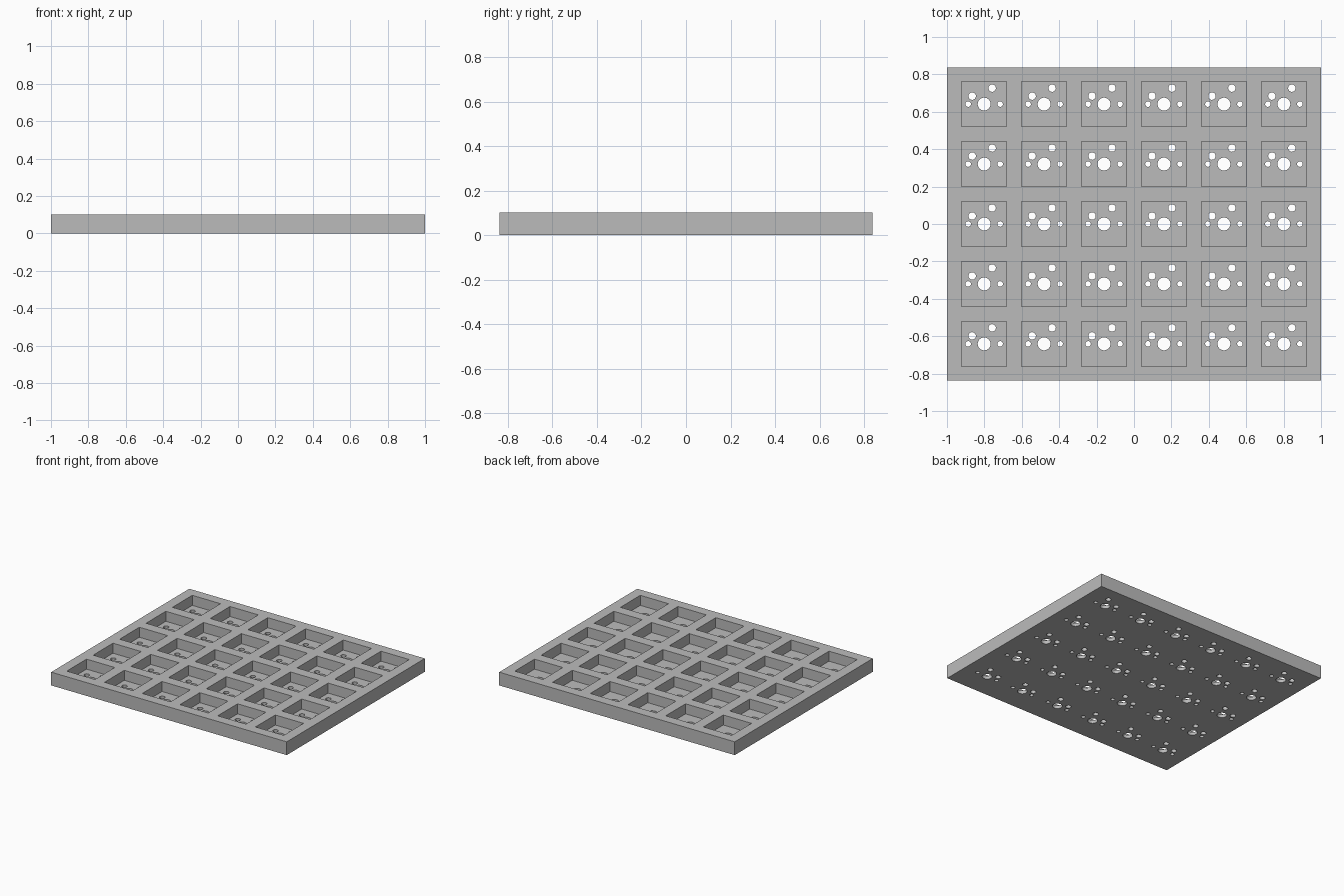
import bpy, bmesh
from mathutils import Matrix

old = bpy.data.objects.get("Cube")
if old:
    bpy.data.objects.remove(old, do_unlink=True)

COLS, ROWS, PITCH = 6, 5, 0.3205
WIDTH, DEPTH, HEIGHT = 2.0, 1.675, 0.102
POCKET, FLOOR = 0.24, 0.025
# Holes in each pocket: x, y, radius
HOLES = [(0, 0, 0.0345), (-0.0855, 0, 0.0148), (0.0855, 0, 0.0148),
         (-0.064, 0.0427, 0.0198), (0.0427, 0.0855, 0.0198)]

grey = bpy.data.materials.new("plate_grey")
grey.use_nodes = True
colour = (0.5, 0.5, 0.5, 1)
grey.diffuse_color = colour
grey.node_tree.nodes["Principled BSDF"].inputs["Base Color"].default_value = colour


def add_box(bm, x, y, z0, z1, sx, sy):
    place = Matrix.Translation((x, y, (z0 + z1) / 2)) @ Matrix.Diagonal((sx, sy, z1 - z0, 1))
    bmesh.ops.create_cube(bm, size=1, matrix=place)


def add_cylinder(bm, x, y, z0, z1, radius):
    bmesh.ops.create_cone(bm, cap_ends=True, segments=32, radius1=radius, radius2=radius,
                          depth=z1 - z0, matrix=Matrix.Translation((x, y, (z0 + z1) / 2)))


def make_object(name, bm):
    mesh = bpy.data.meshes.new(name)
    bm.to_mesh(mesh)
    bm.free()
    mesh.materials.append(grey)
    obj = bpy.data.objects.new(name, mesh)
    bpy.context.collection.objects.link(obj)
    return obj


# Solid plate
bm = bmesh.new()
add_box(bm, 0, 0, 0, HEIGHT, WIDTH, DEPTH)
plate = make_object("switch_plate", bm)

# Cutters for the square pockets and the holes through their floors
pockets, holes = bmesh.new(), bmesh.new()
for col in range(COLS):
    for row in range(ROWS):
        x = (col - (COLS - 1) / 2) * PITCH
        y = (row - (ROWS - 1) / 2) * PITCH
        add_box(pockets, x, y, FLOOR, HEIGHT + 0.05, POCKET, POCKET)
        for dx, dy, radius in HOLES:
            add_cylinder(holes, x + dx, y + dy, -0.05, FLOOR + 0.03, radius)

cutters = [make_object("pocket_cutter", pockets), make_object("hole_cutter", holes)]
for cutter in cutters:
    cut = plate.modifiers.new(cutter.name, 'BOOLEAN')
    cut.operation = 'DIFFERENCE'
    cut.solver = 'EXACT'
    cut.object = cutter

# Apply the cuts and discard the cutters
bpy.context.view_layer.objects.active = plate
plate.select_set(True)
for cutter in cutters:
    bpy.ops.object.modifier_apply(modifier=cutter.name)
    bpy.data.objects.remove(cutter, do_unlink=True)
bpy.ops.object.shade_smooth_by_angle()
